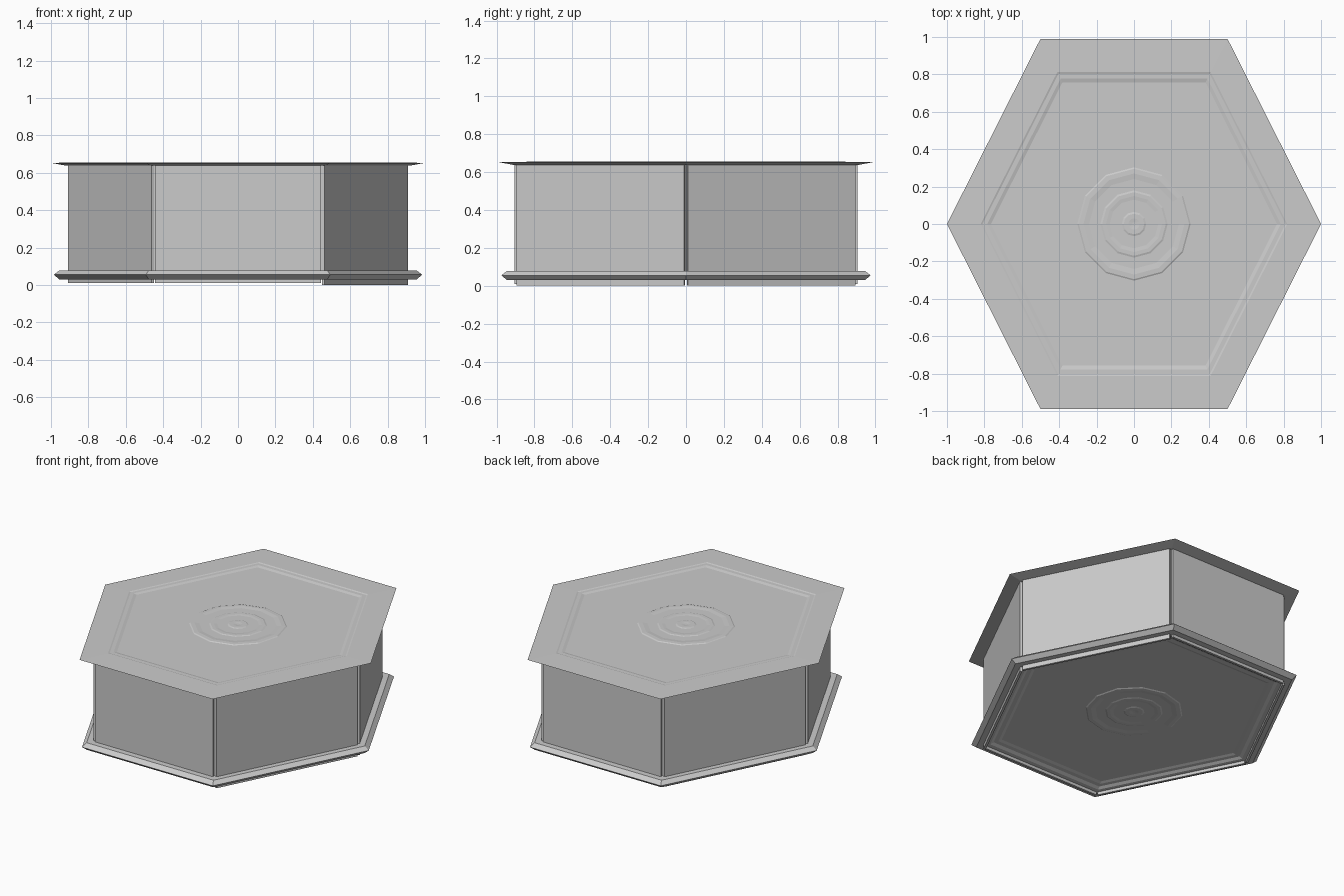
import bpy, bmesh
from math import pi, cos, sin
from mathutils import Vector

if "Cube" in bpy.data.objects:
    bpy.data.objects.remove(bpy.data.objects["Cube"])

# Hexagon slightly stretched in y, corners on the x axis
HEX = [Vector((x, y, 0)) for x, y in
       ((1, 0), (0.5, 0.99), (-0.5, 0.99), (-1, 0), (-0.5, -0.99), (0.5, -0.99))]
CIRCLE = [Vector((cos(i * pi / 6), sin(i * pi / 6), 0)) for i in range(12)]


def finish(name, bm):
    bmesh.ops.recalc_face_normals(bm, faces=bm.faces)
    me = bpy.data.meshes.new(name)
    bm.to_mesh(me)
    bm.free()
    ob = bpy.data.objects.new(name, me)
    bpy.context.collection.objects.link(ob)
    return ob


def stack(name, outline, profile, capped=True):
    """Join scaled copies of an outline at the (scale, z) profile points."""
    bm = bmesh.new()
    rings = [[bm.verts.new((p.x * s, p.y * s, z)) for p in outline] for s, z in profile]
    n = len(outline)
    for a, b in zip(rings, rings[1:]):
        for i in range(n):
            j = (i + 1) % n
            bm.faces.new((a[i], a[j], b[j], b[i]))
    if capped:
        bm.faces.new(rings[0])
        bm.faces.new(rings[-1])
    return finish(name, bm)


# Lid: thin overhanging edge and stepped inner panel
stack("lid", HEX, [(0.80, 0.636), (0.92, 0.638), (1.0, 0.653), (0.82, 0.655),
                   (0.81, 0.652), (0.785, 0.652), (0.765, 0.647)])

# Floor: bevelled rim, stepped recess underneath
stack("floor", HEX, [(0.80, 0.078), (0.955, 0.078), (0.985, 0.055), (0.955, 0.03),
                     (0.87, 0.03), (0.85, 0.04), (0.82, 0.04), (0.80, 0.046)])

# Inner lining seen through the corner gaps
stack("inner_lining", HEX, [(0.896, 0.06), (0.896, 0.64)], capped=False)

# Separate wall panels with narrow gaps at the corners
for i in range(6):
    a, b = HEX[i] * 0.915, HEX[(i + 1) % 6] * 0.915
    along = (b - a).normalized()
    inward = Vector((-along.y, along.x, 0)) * 0.015
    a, b = a + along * 0.013, b - along * 0.013
    low = 0.0 if i in (0, 5) else 0.01
    corners = [a, b, b + inward, a + inward]
    bm = bmesh.new()
    lower = [bm.verts.new((p.x, p.y, low)) for p in corners]
    upper = [bm.verts.new((p.x, p.y, 0.64)) for p in corners]
    bm.faces.new(lower)
    bm.faces.new(upper)
    for k in range(4):
        m = (k + 1) % 4
        bm.faces.new((lower[k], lower[m], upper[m], upper[k]))
    finish(f"wall_panel_{i + 1}", bm)

# Shallow ringed rosettes on the lid and under the floor
ROSETTE = [(0.305, -0.001), (0.295, 0.004), (0.27, 0.005), (0.24, 0.002), (0.18, 0.002),
           (0.17, 0.005), (0.15, 0.005), (0.13, 0.003), (0.065, 0.003),
           (0.055, 0.006), (0.03, 0.006), (0.01, 0.004)]
for name, base, side in (("lid_rosette", 0.647, 1), ("floor_rosette", 0.046, -1)):
    stack(name, CIRCLE, [(r, base + side * h) for r, h in ROSETTE])
